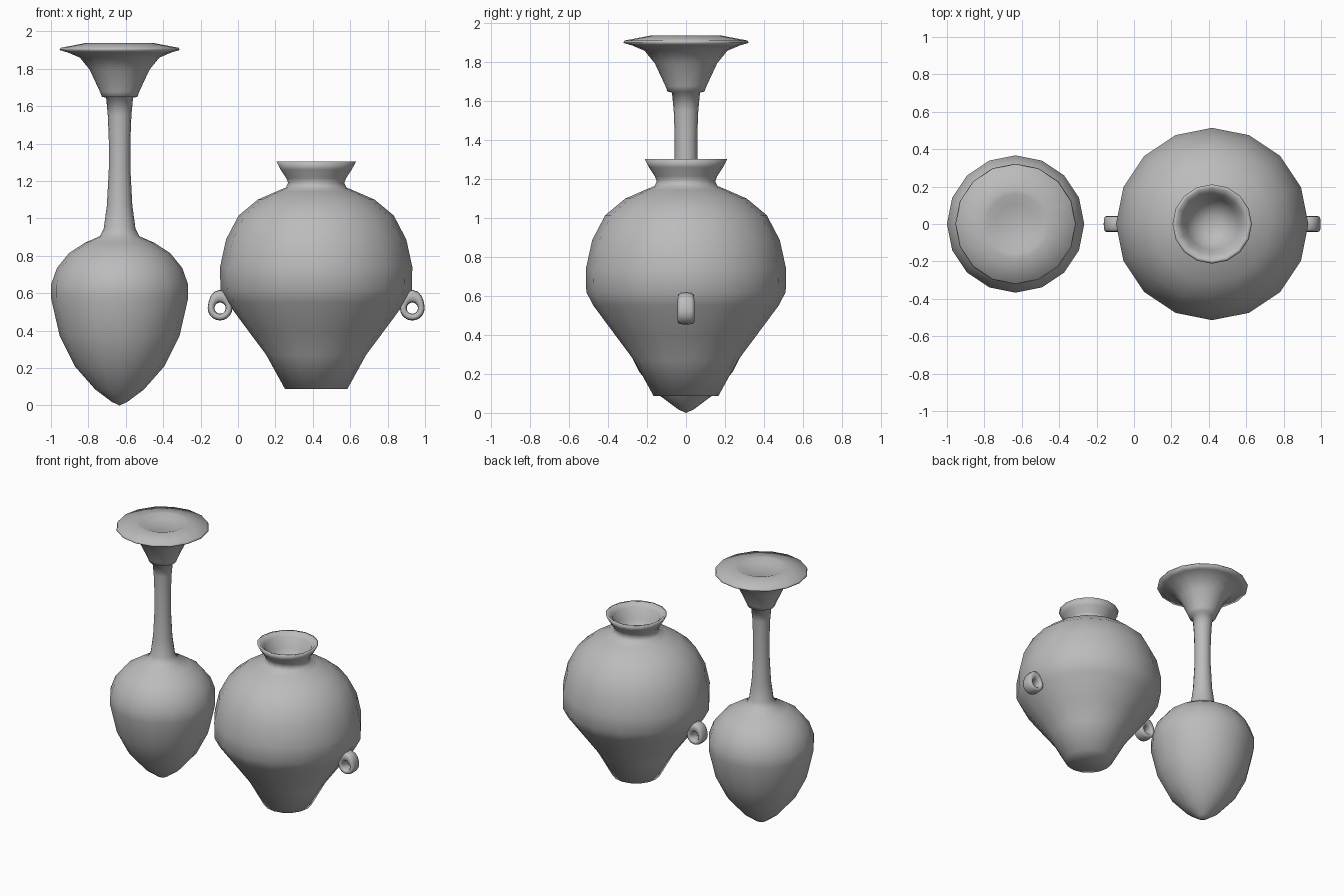
import bpy, bmesh, math
from math import sin, cos, pi, copysign

cube = bpy.data.objects.get("Cube")
if cube:
    bpy.data.objects.remove(cube, do_unlink=True)

clay = bpy.data.materials.new("grey clay")
clay.use_nodes = True
clay.diffuse_color = (0.5, 0.5, 0.5, 1)
clay.node_tree.nodes["Principled BSDF"].inputs["Base Color"].default_value = (0.5, 0.5, 0.5, 1)


def finish(bm, name):
    """Turn a bmesh into a smooth shaded clay object."""
    bmesh.ops.recalc_face_normals(bm, faces=bm.faces)
    mesh = bpy.data.meshes.new(name)
    bm.to_mesh(mesh)
    bm.free()
    mesh.materials.append(clay)
    mesh.polygons.foreach_set("use_smooth", [True] * len(mesh.polygons))
    obj = bpy.data.objects.new(name, mesh)
    bpy.context.collection.objects.link(obj)
    return obj


def lathe(name, x, profile, sides=16):
    """Spin a radius/height profile, starting and ending on the axis."""
    bm = bmesh.new()
    verts = [bm.verts.new((r, 0, z)) for r, z in profile]
    edges = [bm.edges.new(pair) for pair in zip(verts, verts[1:])]
    bmesh.ops.spin(bm, geom=verts + edges, cent=(0, 0, 0), axis=(0, 0, 1),
                   angle=2 * pi, steps=sides)
    bmesh.ops.remove_doubles(bm, verts=bm.verts, dist=0.0005)
    obj = finish(bm, name)
    obj.location.x = x
    return obj


def soft(v):
    """Squares off a sine or cosine for a rounded strap section."""
    return copysign(abs(v) ** 0.65, v)


def handle(name, x, side, z=0.52, hole=0.03, half_width=0.043):
    """Teardrop ring whose strap thickens towards the top."""
    bm = bmesh.new()
    steps, section = 20, 12
    rings = []
    for i in range(steps):
        a = 2 * pi * i / steps
        outer = 0.066 + 0.032 * max(0, sin(a)) ** 3
        mid, thick = (outer + hole) / 2, (outer - hole) / 2
        ring = []
        for j in range(section):
            b = 2 * pi * j / section
            r = mid + thick * soft(cos(b))
            ring.append(bm.verts.new((x + side * r * cos(a),
                                      half_width * soft(sin(b)),
                                      z + r * sin(a))))
        rings.append(ring)
    for i, ring in enumerate(rings):
        after = rings[(i + 1) % steps]
        for j in range(section):
            k = (j + 1) % section
            bm.faces.new((ring[j], ring[k], after[k], after[j]))
    return finish(bm, name)


# Tall bottle: pointed body, slim neck, flared mouth with a shallow dish
lathe("tall_bottle", -0.633, [
    (0, 0), (0.04, 0.018), (0.13, 0.085), (0.24, 0.21), (0.32, 0.37),
    (0.367, 0.575), (0.367, 0.645), (0.335, 0.735), (0.27, 0.815),
    (0.185, 0.87), (0.105, 0.905), (0.085, 0.945), (0.068, 1.07),
    (0.058, 1.26), (0.058, 1.42), (0.063, 1.55), (0.072, 1.645),
    (0.095, 1.65), (0.105, 1.677), (0.16, 1.795), (0.213, 1.86),
    (0.277, 1.887), (0.322, 1.9), (0.316, 1.912), (0.185, 1.937),
    (0.16, 1.937), (0.11, 1.918), (0, 1.912)])

# Round jar: flat foot, wide shoulder, short flared neck, hollow mouth
JAR_X = 0.418
lathe("round_jar", JAR_X, [
    (0, 0.088), (0.167, 0.088), (0.267, 0.27), (0.36, 0.395),
    (0.475, 0.55), (0.512, 0.62), (0.514, 0.74), (0.482, 0.887),
    (0.415, 1.015), (0.313, 1.1), (0.21, 1.145), (0.162, 1.165),
    (0.15, 1.19), (0.16, 1.215), (0.19, 1.26), (0.212, 1.303),
    (0.195, 1.303), (0.165, 1.275), (0.14, 1.2), (0.1, 1.14), (0.05, 1.115), (0, 1.11)])

# Pair of ring handles on the jar sides
for side, label in ((1, "left"), (-1, "right")):
    handle(f"{label}_handle", JAR_X + side * 0.514, side)
